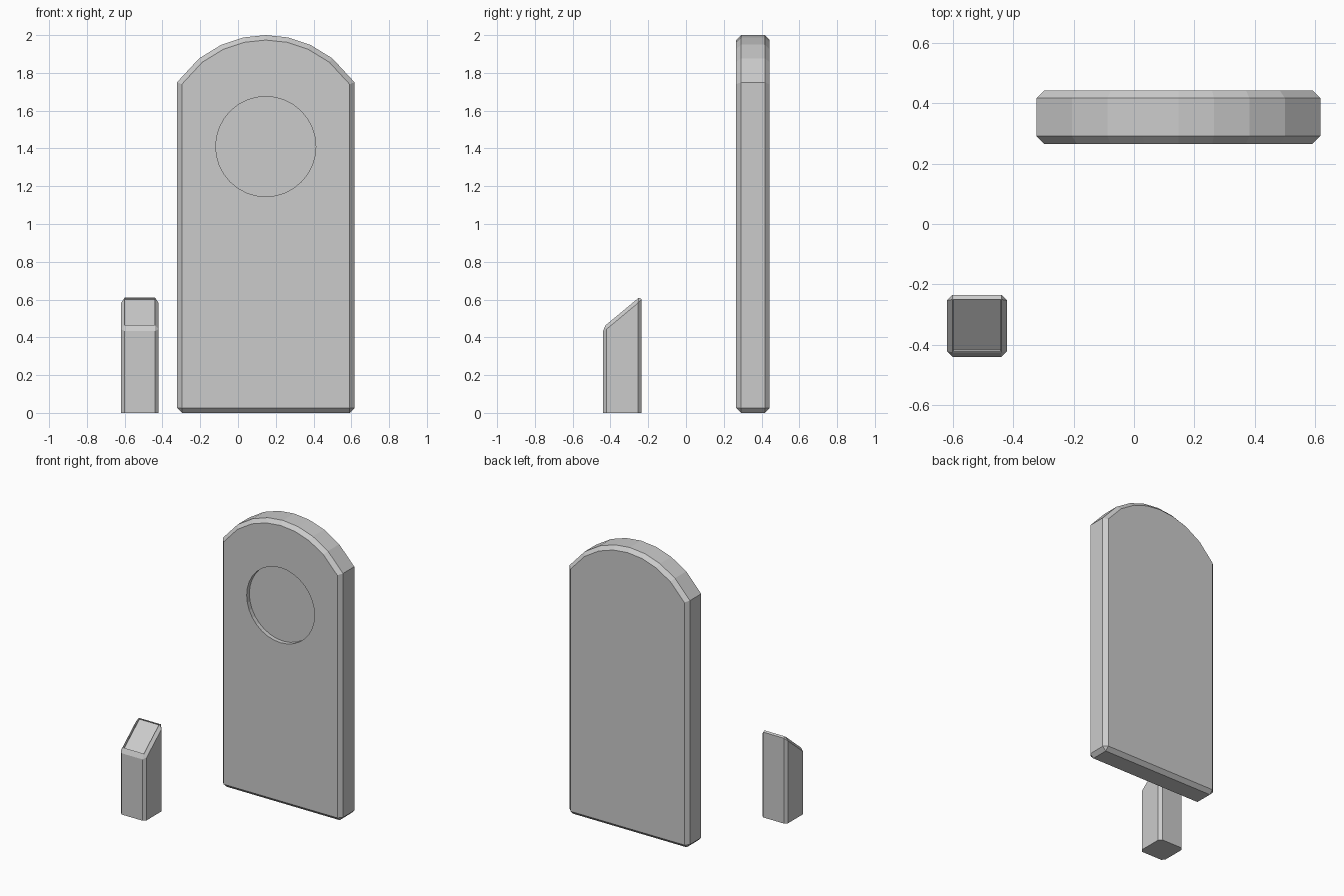
import bpy, bmesh, math
from mathutils import Vector

if "Cube" in bpy.data.objects:
    bpy.data.objects.remove(bpy.data.objects["Cube"])


def prism(profile, axis, depth):
    """Extrude a closed profile along axis, returning a bmesh."""
    bm = bmesh.new()
    face = bm.faces.new([bm.verts.new(p) for p in profile])
    out = bmesh.ops.extrude_face_region(bm, geom=[face], use_keep_orig=True)
    verts = [v for v in out["geom"] if isinstance(v, bmesh.types.BMVert)]
    bmesh.ops.translate(bm, verts=verts, vec=Vector(axis) * depth)
    bmesh.ops.recalc_face_normals(bm, faces=bm.faces[:])
    return bm


def chamfer(bm, edges, size):
    bmesh.ops.bevel(bm, geom=edges, offset=size, offset_type='OFFSET',
                    segments=1, profile=0.5, affect='EDGES', clamp_overlap=True)


def finish(bm, name):
    bmesh.ops.recalc_face_normals(bm, faces=bm.faces[:])
    mesh = bpy.data.meshes.new(name)
    bm.to_mesh(mesh)
    bm.free()
    obj = bpy.data.objects.new(name, mesh)
    bpy.context.collection.objects.link(obj)
    return obj


# Upright slab with a faceted arched top
CX, HALF, FRONT, THICK = 0.147, 0.47, 0.265, 0.178
RADIUS = 0.567
profile = [(CX - HALF, FRONT, 0), (CX + HALF, FRONT, 0)]
for i in range(9):
    dx = HALF * (1 - i / 4)
    profile.append((CX + dx, FRONT, 2 - RADIUS + math.sqrt(RADIUS**2 - dx**2)))
bm = prism(profile, (0, 1, 0), THICK)
rim = [e for e in bm.edges
       if abs(e.verts[0].co.y - e.verts[1].co.y) < 1e-5
       or max(v.co.z for v in e.verts) < 1e-5]
chamfer(bm, rim, 0.026)
slab = finish(bm, "arched_slab")

# Shallow round recess in the slab front
bpy.ops.mesh.primitive_cylinder_add(vertices=32, radius=0.265, depth=0.06,
                                    location=(CX, FRONT, 1.41),
                                    rotation=(math.pi / 2, 0, 0))
cutter = bpy.context.object
cutter.name = "recess_cutter"
cutter.hide_render = True
cutter.hide_set(True)
cut = slab.modifiers.new("round_recess", 'BOOLEAN')
cut.operation = 'DIFFERENCE'
cut.solver = 'EXACT'
cut.object = cutter

# Short post with a sloping top, open-edged chamfers everywhere but the base
side = [(-0.62, -0.44, 0), (-0.62, -0.235, 0),
        (-0.62, -0.235, 0.622), (-0.62, -0.44, 0.452)]
bm = prism(side, (1, 0, 0), 0.2)
chamfer(bm, [e for e in bm.edges if max(v.co.z for v in e.verts) > 0.1], 0.019)

# Slightly sunk panel in the sloping top
bm.normal_update()
panel = max((f for f in bm.faces if f.normal.z > 0.5),
            key=lambda f: f.calc_area())
bmesh.ops.inset_region(bm, faces=[panel], thickness=0.005, depth=0)
bmesh.ops.inset_region(bm, faces=[panel], thickness=0.0005, depth=-0.008)
finish(bm, "sloped_post")
